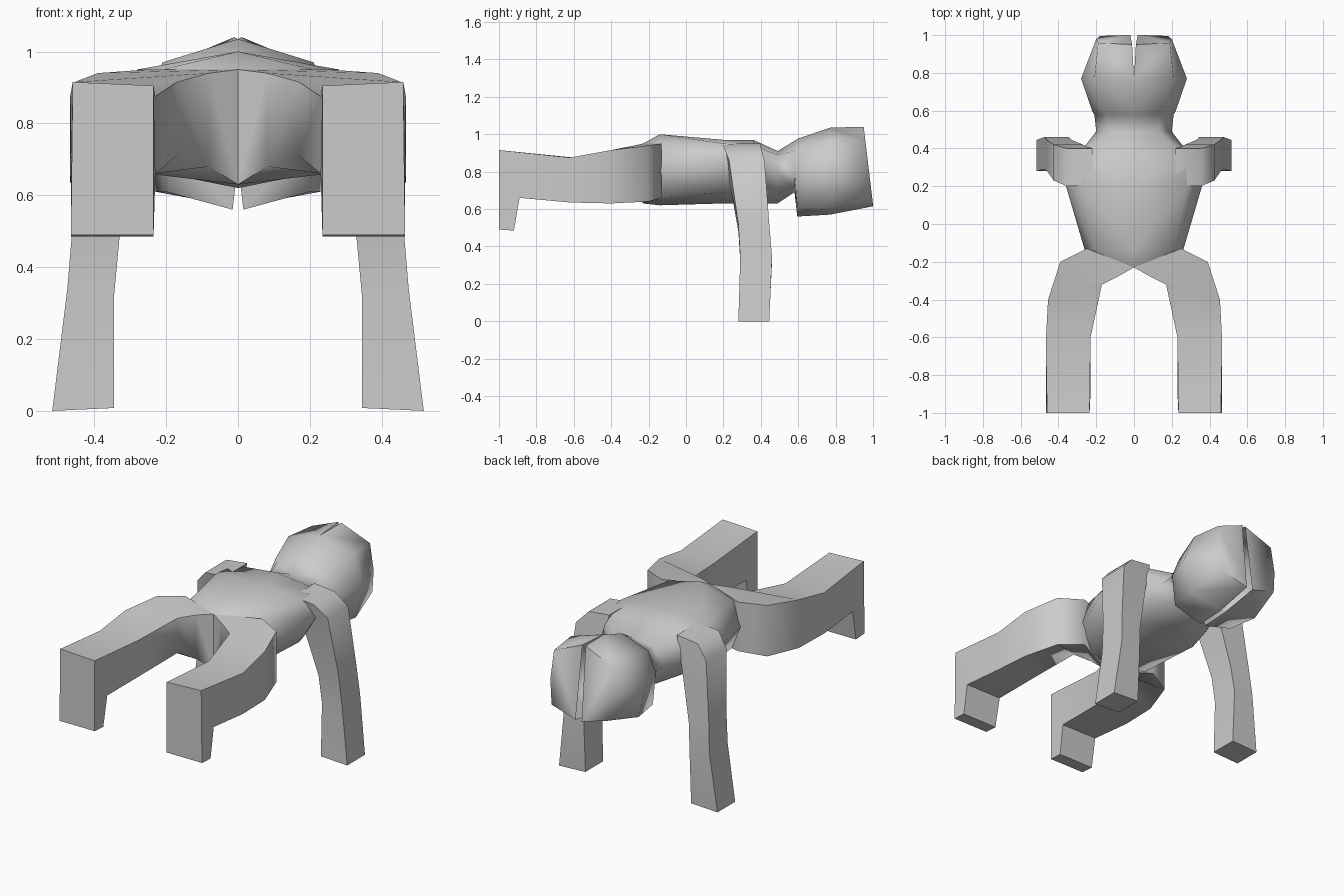
import bpy, bmesh, math

if "Cube" in bpy.data.objects:
    bpy.data.objects.remove(bpy.data.objects["Cube"])


def build(name, rings, closed, cap_start=True, cap_end=True):
    """Loft the right half through rings, mirror it across x = 0 and smooth it."""
    bm = bmesh.new()
    for side in (1, -1):
        vr = [[bm.verts.new((side * x, y, z)) for x, y, z in r] for r in rings]
        n = len(vr[0])
        for a, b in zip(vr, vr[1:]):
            for i in range(n if closed else n - 1):
                j = (i + 1) % n
                bm.faces.new((a[i], a[j], b[j], b[i]))
        if cap_start:
            bm.faces.new(vr[0])
        if cap_end:
            bm.faces.new(vr[-1])
    bmesh.ops.remove_doubles(bm, verts=bm.verts, dist=0.0005)
    bmesh.ops.recalc_face_normals(bm, faces=bm.faces)
    me = bpy.data.meshes.new(name)
    bm.to_mesh(me)
    bm.free()
    ob = bpy.data.objects.new(name, me)
    bpy.context.collection.objects.link(ob)
    bpy.ops.object.select_all(action='DESELECT')
    ob.select_set(True)
    bpy.context.view_layer.objects.active = ob
    bpy.ops.object.shade_smooth_by_angle(angle=math.radians(75))
    return ob


def section(y, pts, tilt=0.0):
    """Half cross-section at y; tilt leans it forward towards the bottom."""
    return [(x, y + tilt * (1.04 - z), z) for x, z in pts]


# torso, neck and head in one skin, with a thin slit down the face
build("torso_and_head", [
    section(-.23, [(0, .95), (.10, .93), (.12, .80), (.10, .67), (0, .63)]),
    section(-.14, [(0, 1.0), (.21, .95), (.26, .80), (.20, .66), (0, .62)]),
    section(.20, [(0, .97), (.28, .95), (.36, .85), (.26, .69), (0, .63)]),
    section(.36, [(0, .97), (.27, .94), (.30, .84), (.22, .70), (0, .63)]),
    section(.49, [(0, .91), (.13, .89), (.20, .80), (.15, .68), (0, .63)]),
    section(.58, [(0, .965), (.15, .91), (.21, .80), (.15, .72), (0, .69)]),
    section(.595, [(0, .975), (.17, .92), (.22, .80), (.20, .61), (.015, .56)]),
    section(.77, [(0, 1.035), (.21, .97), (.28, .80), (.23, .61), (.015, .57)]),
    section(.95, [(.01, 1.04), (.19, .965), (.20, .80), (.18, .66), (.02, .615)], .12),
], closed=False, cap_start=False)


def leg_ring(inner, outer, top, low_in, low_out):
    (xi, yi), (xo, yo) = inner, outer
    return [(xi, yi, top), (xo, yo, top), (xo, yo, low_out), (xi, yi, low_in)]


# legs with the feet bent down
build("legs", [
    leg_ring((0, -.23), (.25, -.13), .95, .63, .66),
    leg_ring((.08, -.275), (.39, -.20), .94, .68, .64),
    leg_ring((.17, -.32), (.455, -.40), .915, .71, .63),
    leg_ring((.23, -.60), (.467, -.62), .875, .66, .635),
    [(.235, -1, .905), (.46, -1, .915), (.465, -.89, .66), (.23, -.89, .66)],
    [(.235, -1, .49), (.465, -1, .49), (.465, -.92, .485), (.235, -.92, .485)],
], closed=True)


def arm_ring(x0, x1, y0, y1, z_in, z_out):
    return [(x0, y0, z_in), (x1, y0, z_out), (x1, y1, z_out), (x0, y1, z_in)]


# straight arms reaching the floor
build("arms", [
    arm_ring(.22, .355, .20, .40, .95, .935),
    arm_ring(.27, .425, .23, .42, .76, .86),
    arm_ring(.33, .46, .28, .445, .48, .52),
    arm_ring(.345, .475, .29, .46, .32, .34),
    arm_ring(.345, .517, .28, .445, .008, 0),
], closed=True)
